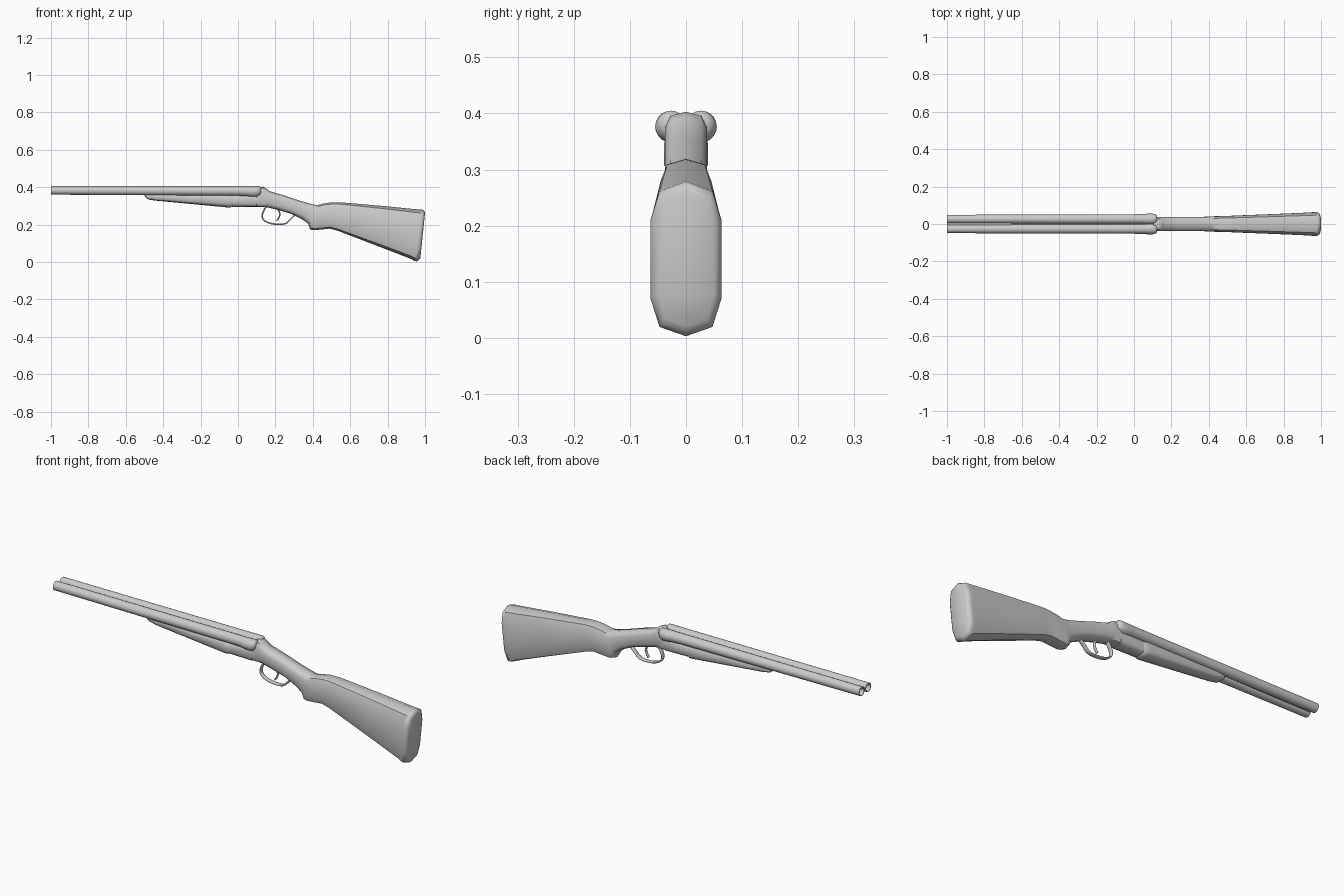
import bpy, bmesh, math
from mathutils import Vector

cube = bpy.data.objects.get("Cube")
if cube:
    bpy.data.objects.remove(cube, do_unlink=True)

grey = bpy.data.materials.new("plain grey")
grey.use_nodes = True
GREY = (0.6, 0.6, 0.6, 1)
grey.diffuse_color = GREY
grey.node_tree.nodes["Principled BSDF"].inputs["Base Color"].default_value = GREY


def finish(obj, angle=50):
    obj.data.materials.append(grey)
    bpy.ops.object.select_all(action='DESELECT')
    obj.select_set(True)
    bpy.context.view_layer.objects.active = obj
    bpy.ops.object.shade_smooth_by_angle(angle=math.radians(angle))


def loft(name, rings, caps=True, angle=50):
    """Skin a list of equally long point rings."""
    bm = bmesh.new()
    rows = [[bm.verts.new(p) for p in ring] for ring in rings]
    n = len(rows[0])
    for a, b in zip(rows, rows[1:]):
        for i in range(n):
            j = (i + 1) % n
            bm.faces.new((a[i], a[j], b[j], b[i]))
    if caps:
        bm.faces.new(rows[0])
        bm.faces.new(rows[-1])
    bmesh.ops.recalc_face_normals(bm, faces=bm.faces)
    mesh = bpy.data.meshes.new(name)
    bm.to_mesh(mesh)
    bm.free()
    obj = bpy.data.objects.new(name, mesh)
    bpy.context.collection.objects.link(obj)
    finish(obj, angle)
    return obj


# Half outline of a ten-sided section: (share of half width, share of depth)
HALF = [(0, 0), (.75, .065), (1, .25), (1, .76), (.75, .94), (0, 1)]
OUTLINE = HALF + [(-u, v) for u, v in HALF[-2:0:-1]]


def section(x_top, x_bot, z_top, z_bot, half):
    return [(x_top + (x_bot - x_top) * v, half * u, z_top + (z_bot - z_top) * v)
            for u, v in OUTLINE]


def circle(x, y, z, r, n=20):
    return [(x, y + r * math.cos(2 * math.pi * i / n), z + r * math.sin(2 * math.pi * i / n))
            for i in range(n)]


# Receiver, grip and stock in one skin
stock = [
    (-.03, -.03, .36, .295, .036), (.10, .10, .36, .293, .037),
    (.105, .10, .398, .293, .037), (.135, .13, .403, .293, .037),
    (.15, .15, .393, .293, .037), (.17, .165, .378, .29, .037),
    (.25, .22, .355, .276, .037), (.32, .28, .331, .259, .037),
    (.38, .34, .313, .23, .038), (.415, .375, .305, .205, .039),
    (.435, .385, .306, .175, .04), (.455, .40, .312, .17, .041),
    (.50, .44, .319, .173, .042), (.53, .49, .319, .178, .043),
    (.56, .53, .318, .168, .045), (.78, .76, .299, .08, .054),
    (.94, .92, .283, .018, .061), (.975, .945, .28, .005, .063),
    (.988, .957, .279, .003, .063), (.996, .967, .272, .01, .058),
    (1.0, .975, .262, .02, .05)]
loft("receiver_and_stock", [section(*s) for s in stock])

# Fore-end under the barrels
fore_end = [(-.505, -.495, .365, .345, .014), (-.50, -.48, .365, .334, .024),
            (-.45, -.44, .367, .328, .03), (-.25, -.25, .367, .31, .035),
            (-.06, -.06, .367, .292, .039), (-.035, -.04, .36, .291, .039),
            (-.02, -.03, .355, .298, .036)]
loft("fore_end", [section(*s) for s in fore_end])

# Hollow barrels with a rounded breech
for side, y in (("right", -.0265), ("left", .0265)):
    rings = [(-.9, .001), (-.9, .018), (-1, .018), (-1, .0225), (0, .0255),
             (.05, .0265), (.07, .0285), (.10, .0285), (.115, .025), (.124, .015)]
    loft(side + "_barrel", [circle(x, y, .405 - r if r > .02 else .381, r)
                            for x, r in rings])

# Rib between the barrels
loft("barrel_rib", [[(x, y, z) for y, z in ((-.006, .374), (.006, .374), (.006, .388), (-.006, .388))]
                    for x in (-.998, .11)])


def strap(name, points, half_width, thickness):
    """Flat band that follows a smooth path in the x-z plane."""
    curve = bpy.data.curves.new(name, 'CURVE')
    curve.dimensions = '2D'
    curve.extrude = half_width - thickness
    curve.bevel_depth = thickness
    curve.bevel_resolution = 1
    curve.resolution_u = 6
    spline = curve.splines.new('NURBS')
    spline.points.add(len(points) - 1)
    for p, (x, z) in zip(spline.points, points):
        p.co = (x, z, 0, 1)
    spline.order_u = 3
    spline.use_endpoint_u = True
    obj = bpy.data.objects.new(name, curve)
    bpy.context.collection.objects.link(obj)
    obj.rotation_euler.x = math.pi / 2
    bpy.ops.object.select_all(action='DESELECT')
    obj.select_set(True)
    bpy.context.view_layer.objects.active = obj
    bpy.ops.object.convert(target='MESH')
    finish(bpy.context.object)


# Guard loop and trigger
strap("trigger_guard", [(.15, .295), (.128, .262), (.13, .228), (.165, .207), (.215, .2),
                        (.26, .204), (.285, .235), (.31, .255)], .011, .004)
strap("trigger", [(.205, .295), (.222, .27), (.225, .245), (.207, .22)], .007, .004)
